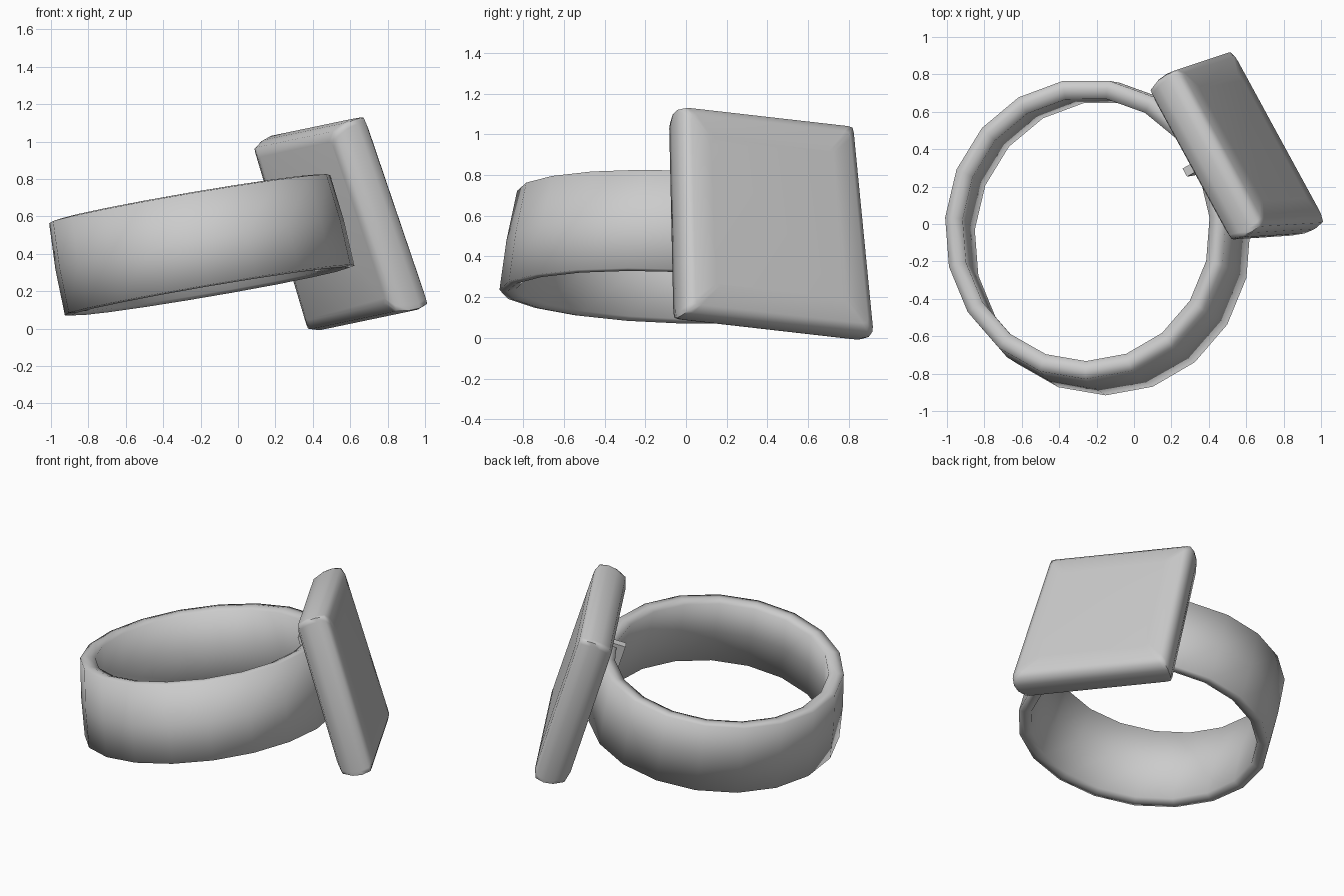
import bpy, bmesh, math
from mathutils import Matrix, Vector

cube = bpy.data.objects.get("Cube")
if cube:
    bpy.data.objects.remove(cube, do_unlink=True)

metal = bpy.data.materials.new("grey metal")
metal.use_nodes = True
GREY = (0.6, 0.6, 0.6, 1)
metal.diffuse_color = GREY
metal.node_tree.nodes["Principled BSDF"].inputs["Base Color"].default_value = GREY


def frame(centre, up, side):
    """Matrix with local z along up and local x close to side."""
    z = Vector(up).normalized()
    y = z.cross(Vector(side)).normalized()
    x = y.cross(z)
    m = Matrix((x, y, z)).transposed().to_4x4()
    m.translation = centre
    return m


def add_part(name, bm, matrix, angle):
    bmesh.ops.recalc_face_normals(bm, faces=bm.faces)
    mesh = bpy.data.meshes.new(name)
    bm.to_mesh(mesh)
    bm.free()
    mesh.materials.append(metal)
    ob = bpy.data.objects.new(name, mesh)
    bpy.context.collection.objects.link(ob)
    ob.matrix_world = matrix
    bpy.ops.object.select_all(action="DESELECT")
    ob.select_set(True)
    bpy.context.view_layer.objects.active = ob
    bpy.ops.object.shade_smooth_by_angle(angle=math.radians(angle))
    return ob


# Band: closed profile of (radius, height) swept round an oval, leaning loop
SIDES = 19
profile = [(0.788, -0.25), (0.785, 0), (0.765, 0.25), (0.72, 0.257),
           (0.672, 0.24), (0.69, 0), (0.71, -0.24), (0.75, -0.257)]
bm = bmesh.new()
rings = []
for i in range(SIDES):
    a = math.tau * i / SIDES - math.pi / 2
    rings.append([bm.verts.new((r * math.cos(a) - 0.045 * h,
                                r * 1.05 * math.sin(a) + 0.09 * h, h))
                  for r, h in profile])
for i in range(SIDES):
    a, b = rings[i], rings[(i + 1) % SIDES]
    for j in range(len(profile)):
        k = (j + 1) % len(profile)
        bm.faces.new((a[j], b[j], b[k], a[k]))
add_part("band", bm, frame((-0.205, -0.058, 0.45), (-0.168, 0.035, 0.98), (1, 0, 0)), 100)

# Square plate: stacked outlines, tight corners, a little wider at its foot
plate_frame = frame((0.536, 0.393, 0.556), (0.82, 0.48, 0.29), (0.477, -0.873, 0.10))
layers = [(0.43, -0.115), (0.48, -0.095), (0.502, -0.03), (0.508, 0.03),
          (0.5, 0.085), (0.465, 0.106), (0.36, 0.113)]
bm = bmesh.new()
loops = []
for half, z in layers:
    loop = []
    for sx, sy, first in ((1, 1, 0), (-1, 1, 1), (-1, -1, 0), (1, -1, 1)):
        cut = [(half, half - 0.03), (half - 0.005, half - 0.005), (half - 0.03, half)]
        for x, y in (cut[::-1] if first else cut):
            loop.append(bm.verts.new((sx * x * (1 + 0.09 * sy * y), sy * y * 1.06, z)))
    loops.append(loop)
for a, b in zip(loops, loops[1:]):
    for j in range(len(a)):
        k = (j + 1) % len(a)
        bm.faces.new((a[j], a[k], b[k], b[j]))
bm.faces.new(loops[0][::-1])
bm.faces.new(loops[-1])
add_part("square_plate", bm, plate_frame, 60)

# Small joining block between band and plate
bm = bmesh.new()
bmesh.ops.create_cube(bm, size=1, matrix=Matrix.Diagonal((0.05, 0.5, 0.12, 1)))
add_part("joining_block", bm, plate_frame @ Matrix.Translation((0, -0.05, -0.15)), 30)
